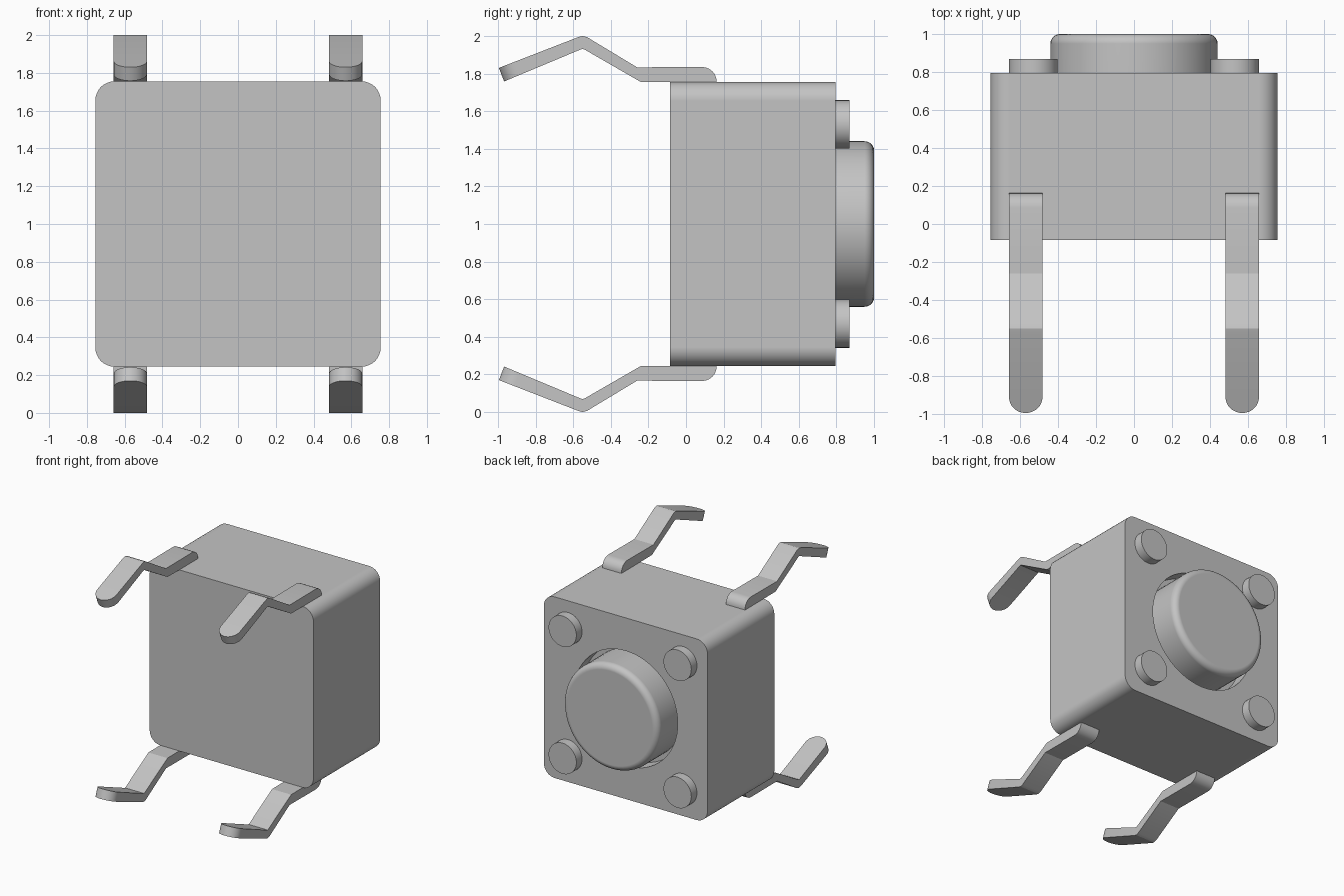
import bpy, bmesh, math
from mathutils import Matrix, Vector

cube = bpy.data.objects.get("Cube")
if cube:
    bpy.data.objects.remove(cube, do_unlink=True)

grey = bpy.data.materials.new("mid grey")
grey.use_nodes = True
grey.diffuse_color = (0.55, 0.55, 0.55, 1)
grey.node_tree.nodes["Principled BSDF"].inputs["Base Color"].default_value = (0.55, 0.55, 0.55, 1)

MID_Z = 1.0
BACK = 0.795     # back face of the housing


def finish(bm, name, angle=25):
    """Turn a bmesh into a smooth-shaded object with sharp edges kept."""
    bmesh.ops.recalc_face_normals(bm, faces=bm.faces[:])
    mesh = bpy.data.meshes.new(name)
    bm.to_mesh(mesh)
    bm.free()
    mesh.materials.append(grey)
    obj = bpy.data.objects.new(name, mesh)
    bpy.context.collection.objects.link(obj)
    smooth(obj, angle)
    return obj


def smooth(obj, angle):
    bpy.ops.object.select_all(action="DESELECT")
    obj.select_set(True)
    bpy.context.view_layer.objects.active = obj
    bpy.ops.object.shade_smooth_by_angle(angle=math.radians(angle))


def weighted(obj):
    mod = obj.modifiers.new("even shading", "WEIGHTED_NORMAL")
    mod.keep_sharp = True


def disc(name, x, z, radius, y0, y1, fillet=0, sides=48):
    """Cylinder along y, with an optional fillet on its rear rim."""
    bm = bmesh.new()
    place = Matrix.Translation((x, (y0 + y1) / 2, z)) @ Matrix.Rotation(math.pi / 2, 4, "X")
    bmesh.ops.create_cone(bm, cap_ends=True, segments=sides, radius1=radius,
                          radius2=radius, depth=y1 - y0, matrix=place)
    if fillet:
        rim = [e for e in bm.edges if all(v.co.y > y1 - 1e-4 for v in e.verts)]
        bmesh.ops.bevel(bm, geom=rim, offset=fillet, segments=6, profile=0.5, affect="EDGES")
    return finish(bm, name)


# Housing: block with rounded edges along y and a round well in its back
bm = bmesh.new()
size = Matrix.Diagonal((1.51, BACK + 0.085, 1.51, 1))
bmesh.ops.create_cube(bm, size=1, matrix=Matrix.Translation((0, (BACK - 0.085) / 2, MID_Z)) @ size)
long_edges = [e for e in bm.edges if abs(e.verts[0].co.y - e.verts[1].co.y) > 0.1]
bmesh.ops.bevel(bm, geom=long_edges, offset=0.1, segments=8, profile=0.5, affect="EDGES")
housing = finish(bm, "housing")

cutter = disc("well_cutter", 0, MID_Z, 0.48, BACK - 0.12, BACK + 0.2, sides=64)
cutter.hide_render = True
cut = housing.modifiers.new("well", "BOOLEAN")
cut.operation = "DIFFERENCE"
cut.solver = "EXACT"
cut.object = cutter
bpy.context.view_layer.objects.active = housing
bpy.ops.object.modifier_apply(modifier=cut.name)
bpy.data.objects.remove(cutter, do_unlink=True)
smooth(housing, 25)
weighted(housing)

# Round push button standing in the well
weighted(disc("push_button", 0, MID_Z, 0.44, BACK - 0.13, 1.0, fillet=0.05, sides=64))

# Four round studs on the back corners
for side, sx in (("left", 1), ("right", -1)):
    for level, sz in (("upper", 1), ("lower", -1)):
        disc(f"{level}_{side}_stud", sx * 0.53, MID_Z + sz * 0.53, 0.128, BACK - 0.02, 0.87)


def lead_stations():
    """Outer point, inner point (y, height from middle) and half width along a lead."""
    half, base, thick = 0.088, 0.755, 0.078
    rows = []
    # rounded inner end lying on the housing
    for i in range(6, -1, -1):
        a = math.radians(13 + i * 77 / 6) if i == 6 else math.radians(i * 15)
        y = 0.085 + thick * math.sin(a)
        rows.append((Vector((y, base + thick * math.cos(a) + 0.002)), Vector((y, base - 0.002)), half))
    # bends
    rows.append((Vector((-0.26, base + thick)), Vector((-0.24, base)), half))
    rows.append((Vector((-0.525, 0.993)), Vector((-0.54, 0.928)), half))
    rows.append((Vector((-0.55, 1.0)), Vector((-0.55, 0.931)), half))
    rows.append((Vector((-0.575, 0.993)), Vector((-0.56, 0.928)), half))
    # rounded tip
    top, low = rows[-1][0], rows[-1][1]
    end_top, end_low = Vector((-0.995, 0.83)), Vector((-0.967, base + 0.003))
    for i in range(9):
        a = math.pi / 2 * (1 - i / 8)
        back = half * (1 - math.cos(a))
        rows.append((end_top + (top - end_top).normalized() * back,
                     end_low + (low - end_low).normalized() * back,
                     max(half * math.sin(a), 0.004)))
    return rows


# Four bent leads, mirrored across the middle
for side, sx in (("left", 1), ("right", -1)):
    for level, sz in (("upper", 1), ("lower", -1)):
        bm = bmesh.new()
        rings = []
        for outer, inner, w in lead_stations():
            corners = ((-w, outer), (w, outer), (w, inner), (-w, inner))
            rings.append([bm.verts.new((sx * 0.57 + dx, p.x, MID_Z + sz * p.y)) for dx, p in corners])
        for a, b in zip(rings, rings[1:]):
            for k in range(4):
                n = (k + 1) % 4
                bm.faces.new((a[k], a[n], b[n], b[k]))
        bm.faces.new(rings[0])
        bm.faces.new(rings[-1])
        finish(bm, f"{level}_{side}_lead", 20)
